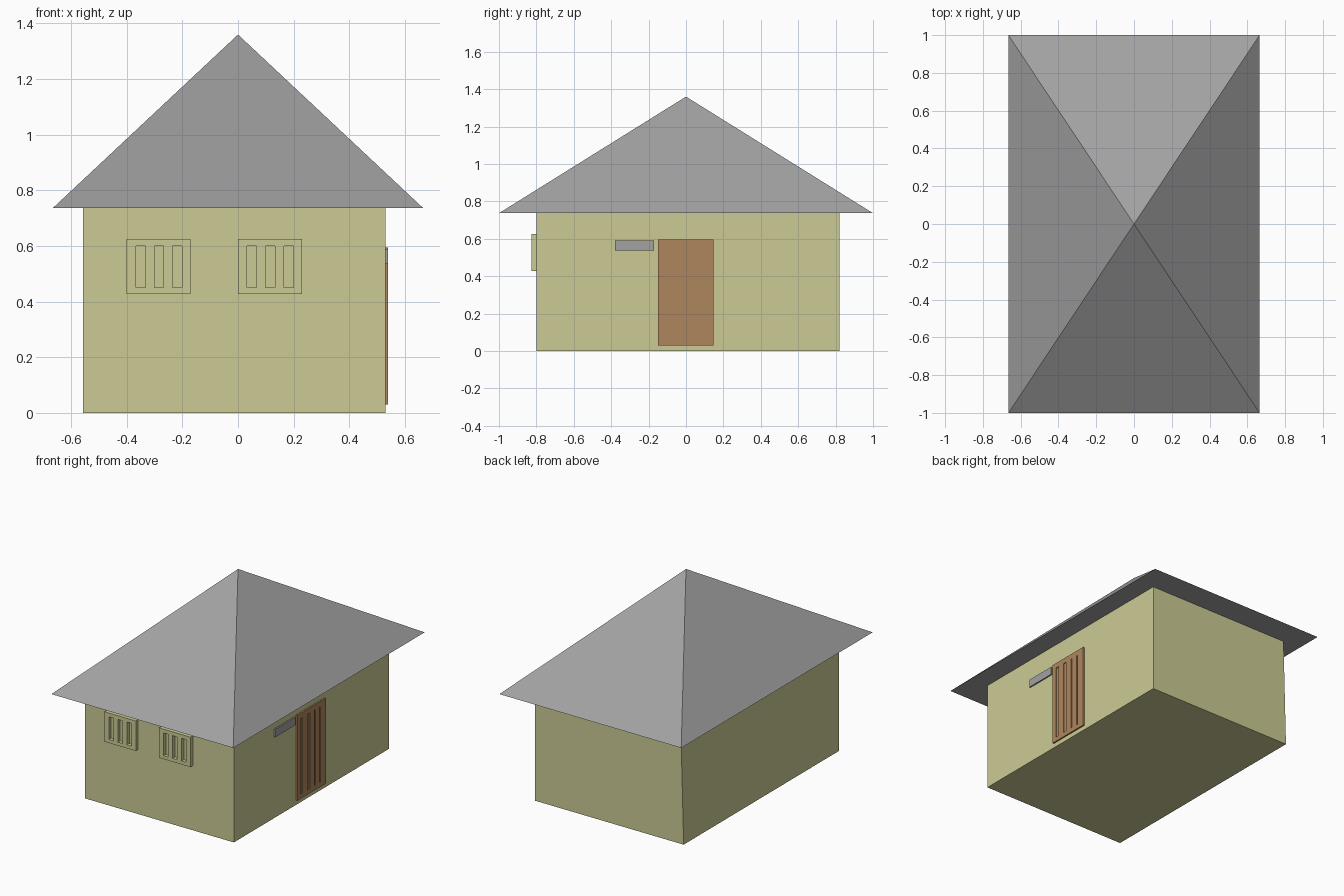
import bpy
import bmesh

if "Cube" in bpy.data.objects:
    bpy.data.objects.remove(bpy.data.objects["Cube"], do_unlink=True)


def material(name, colour):
    mat = bpy.data.materials.new(name)
    mat.use_nodes = True
    mat.diffuse_color = (*colour, 1)
    mat.node_tree.nodes["Principled BSDF"].inputs["Base Color"].default_value = (*colour, 1)
    return mat


plaster = material("pale yellow plaster", (0.60, 0.60, 0.30))
slate = material("grey slate", (0.36, 0.36, 0.36))
wood = material("brown wood", (0.43, 0.24, 0.11))


def add_boxes(name, mat, boxes):
    """Joins boxes, each given as its low and high corner, in one object."""
    bm = bmesh.new()
    for low, high in boxes:
        verts = bmesh.ops.create_cube(bm, size=1)["verts"]
        for v in verts:
            v.co = [h if c > 0 else l for c, l, h in zip(v.co, low, high)]
    return finish(name, mat, bm)


def finish(name, mat, bm):
    mesh = bpy.data.meshes.new(name)
    bm.to_mesh(mesh)
    bm.free()
    mesh.materials.append(mat)
    obj = bpy.data.objects.new(name, mesh)
    bpy.context.collection.objects.link(obj)
    return obj


EAVES = 0.737
FRONT, SIDE = -0.8, 0.53

# Walls, with the back left corner leaning in slightly at the top
walls = add_boxes("walls", plaster, [((-0.557, FRONT, 0), (SIDE, 0.82, EAVES))])
for v in walls.data.vertices:
    if v.co.x < 0 and v.co.y > 0 and v.co.z > 0:
        v.co.x += 0.02

# Pyramid roof with a closed underside
bm = bmesh.new()
base = [bm.verts.new((x, y, EAVES)) for x, y in
        ((-0.665, -1), (0.665, -1), (0.665, 1), (-0.665, 1))]
apex = bm.verts.new((0, 0, 1.36))
bm.faces.new(base[::-1])
for i in range(4):
    bm.faces.new((base[i], base[(i + 1) % 4], apex))
finish("roof", slate, bm)


# Front windows: raised frames with three upright openings
def add_window(name, left):
    back, face = FRONT, FRONT - 0.025
    low, high = 0.427, 0.625
    slot_low, slot_high = 0.45, 0.60
    right = left + 0.23
    boxes = [((left, face, low), (right, back, slot_low)),
             ((left, face, slot_high), (right, back, high))]
    edge = left
    for i in range(3):
        slot = left + 0.033 + 0.066 * i
        boxes.append(((edge, face, slot_low), (slot, back, slot_high)))
        edge = slot + 0.034
    boxes.append(((edge, face, slot_low), (right, back, slot_high)))
    add_boxes(name, plaster, boxes)


add_window("right_window", -0.4)
add_window("left_window", 0.0)

# Door: thin backing with raised rails and planks around narrow grooves
planks = [(-0.15, -0.12), (-0.095, -0.045), (-0.02, 0.03), (0.04, 0.08), (0.09, 0.147)]
front = SIDE + 0.01
door = [((SIDE, -0.15, 0.03), (SIDE + 0.004, 0.147, 0.595)),
        ((SIDE, -0.15, 0.03), (front, 0.147, 0.06)),
        ((SIDE, -0.15, 0.56), (front, 0.147, 0.595))]
door += [((SIDE, a, 0.06), (front, b, 0.56)) for a, b in planks]
add_boxes("door", wood, door)

# Blank plate beside the door
add_boxes("door_plate", slate, [((SIDE, -0.38, 0.537), (SIDE + 0.009, -0.17, 0.59))])
